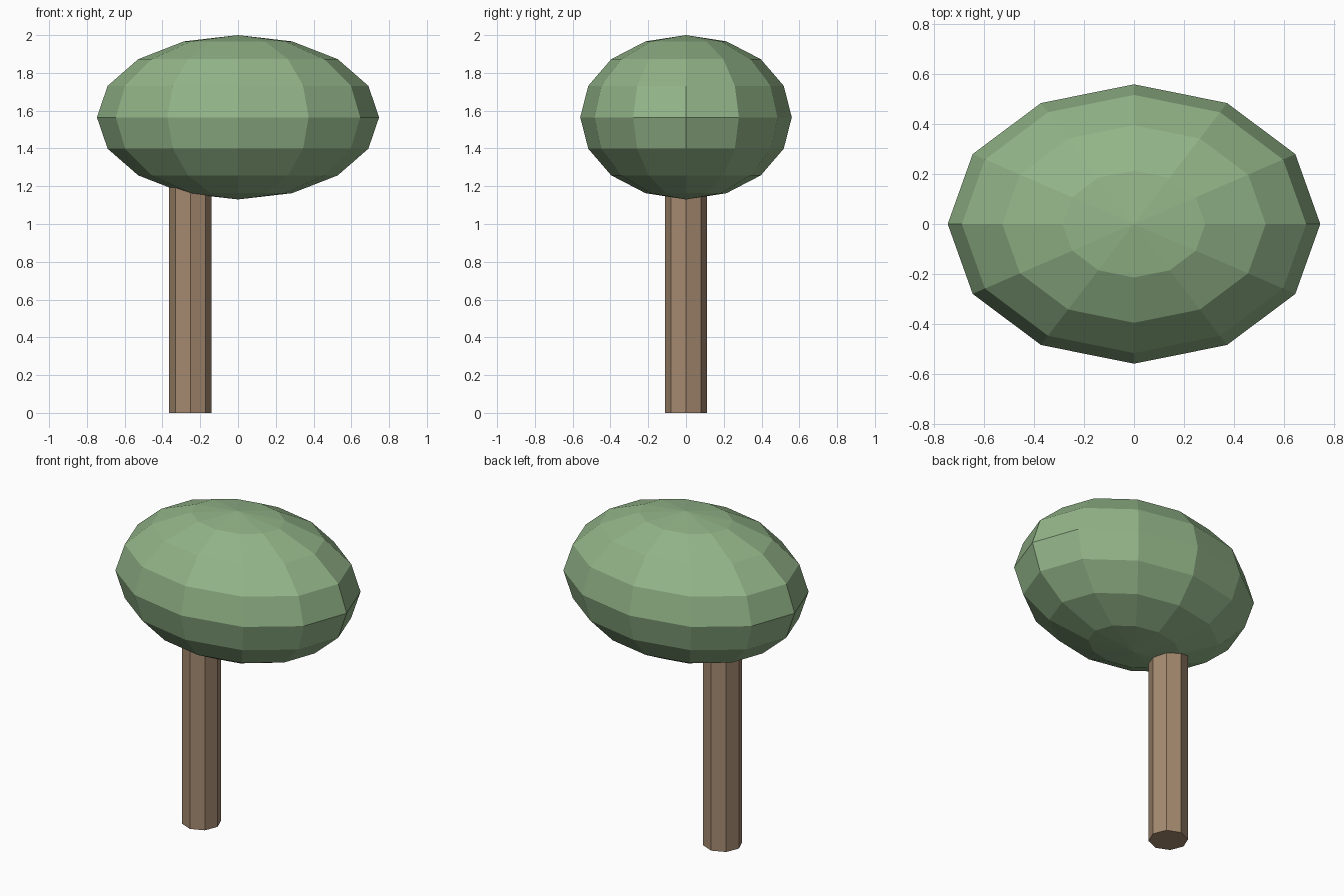
import bpy

if "Cube" in bpy.data.objects:
    bpy.data.objects.remove(bpy.data.objects["Cube"])


def material(name, color):
    m = bpy.data.materials.new(name)
    m.diffuse_color = (*color, 1.0)
    m.use_nodes = True
    m.node_tree.nodes["Principled BSDF"].inputs["Base Color"].default_value = m.diffuse_color
    return m


def finish(name, mat):
    obj = bpy.context.object
    obj.name = obj.data.name = name
    obj.data.materials.append(mat)
    bpy.ops.object.shade_flat()
    return obj


leaf_green = material("leaf green", (0.287, 0.456, 0.246))
bark_brown = material("bark brown", (0.376, 0.254, 0.162))

# Trunk: eight-sided post, offset to the left, running up into the crown
TRUNK_TOP = 1.30
bpy.ops.mesh.primitive_cylinder_add(vertices=8, radius=0.112, depth=TRUNK_TOP,
                                    location=(-0.252, 0, TRUNK_TOP / 2))
finish("trunk", bark_brown)

# Crown: low-poly sphere stretched into an ellipsoid
bpy.ops.mesh.primitive_uv_sphere_add(segments=12, ring_count=8, radius=1,
                                     location=(0, 0, 1.565))
bpy.context.object.scale = (0.747, 0.56, 0.435)
bpy.ops.object.transform_apply(location=False, rotation=False, scale=True)
finish("crown", leaf_green)
